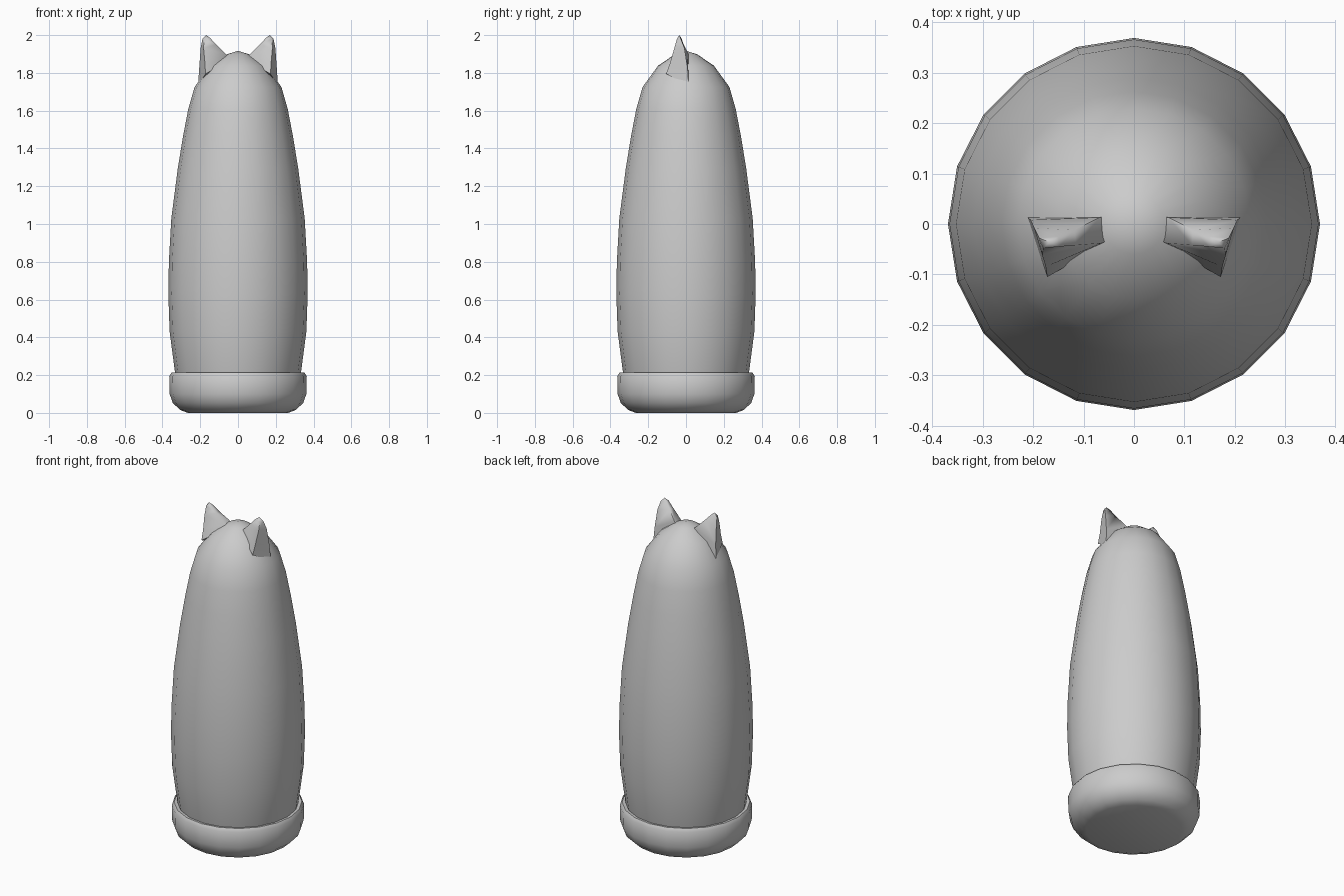
import bpy, bmesh
from math import cos, sin, tau

if "Cube" in bpy.data.objects:
    bpy.data.objects.remove(bpy.data.objects["Cube"])

SIDES = 20


def finish(name, bm, angle):
    bmesh.ops.recalc_face_normals(bm, faces=bm.faces)
    mesh = bpy.data.meshes.new(name)
    bm.to_mesh(mesh)
    bm.free()
    ob = bpy.data.objects.new(name, mesh)
    bpy.context.collection.objects.link(ob)
    bpy.ops.object.select_all(action='DESELECT')
    bpy.context.view_layer.objects.active = ob
    ob.select_set(True)
    bpy.ops.object.shade_smooth_by_angle(angle=angle)
    return ob


def loft(bm, rings):
    """Bridge equal-length closed rings; return the vertex rings."""
    vr = [[bm.verts.new(p) for p in ring] for ring in rings]
    for a, b in zip(vr, vr[1:]):
        n = len(a)
        for i in range(n):
            j = (i + 1) % n
            bm.faces.new((a[i], a[j], b[j], b[i]))
    return vr


def circle(r, z):
    return [(r * cos(tau * i / SIDES), r * sin(tau * i / SIDES), z) for i in range(SIDES)]


# Tapering body with a domed top
bm = bmesh.new()
profile = [(0.31, 0.12), (0.333, 0.21), (0.362, 0.43), (0.369, 0.63), (0.366, 0.80),
           (0.353, 1.03), (0.318, 1.30), (0.29, 1.47), (0.263, 1.61),
           (0.23, 1.725), (0.148, 1.838), (0.06, 1.898)]
rings = loft(bm, [circle(r, z) for r, z in profile])
apex = bm.verts.new((0, 0, 1.917))
for i in range(SIDES):
    bm.faces.new((rings[-1][i], rings[-1][(i + 1) % SIDES], apex))
bm.faces.new(rings[0])
finish("body", bm, 1.0)

# Rounded base cup
bm = bmesh.new()
profile = [(0.265, 0.003), (0.305, 0.015), (0.345, 0.052), (0.362, 0.10),
           (0.364, 0.195), (0.352, 0.213), (0.325, 0.208)]
rings = loft(bm, [circle(r, z) for r, z in profile])
bm.faces.new(rings[0])
bm.faces.new(rings[-1])
for v in rings[0]:
    v.co.z = 0
finish("base", bm, 1.0)

# Pair of pointed ears, one lofted shape mirrored in x
ear = [
    [(0.04, -0.03, 1.87), (0.172, -0.105, 1.795), (0.212, 0.014, 1.73), (0.05, 0.015, 1.87)],
    [(0.065, -0.038, 1.90), (0.175, -0.085, 1.85), (0.205, 0.008, 1.83), (0.068, 0.013, 1.90)],
    [(0.115, -0.042, 1.95), (0.182, -0.062, 1.93), (0.198, -0.008, 1.93), (0.118, -0.012, 1.95)],
    [(0.148, -0.045, 1.985), (0.18, -0.048, 1.98), (0.188, -0.028, 1.98), (0.15, -0.025, 1.985)],
]
for side, name in ((1, "ear_right"), (-1, "ear_left")):
    bm = bmesh.new()
    rings = loft(bm, [[(side * x, y, z) for x, y, z in ring] for ring in ear])
    tip = bm.verts.new((side * 0.168, -0.036, 2.0))
    for i in range(4):
        bm.faces.new((rings[-1][i], rings[-1][(i + 1) % 4], tip))
    bm.faces.new(rings[0])
    finish(name, bm, 1.4)
